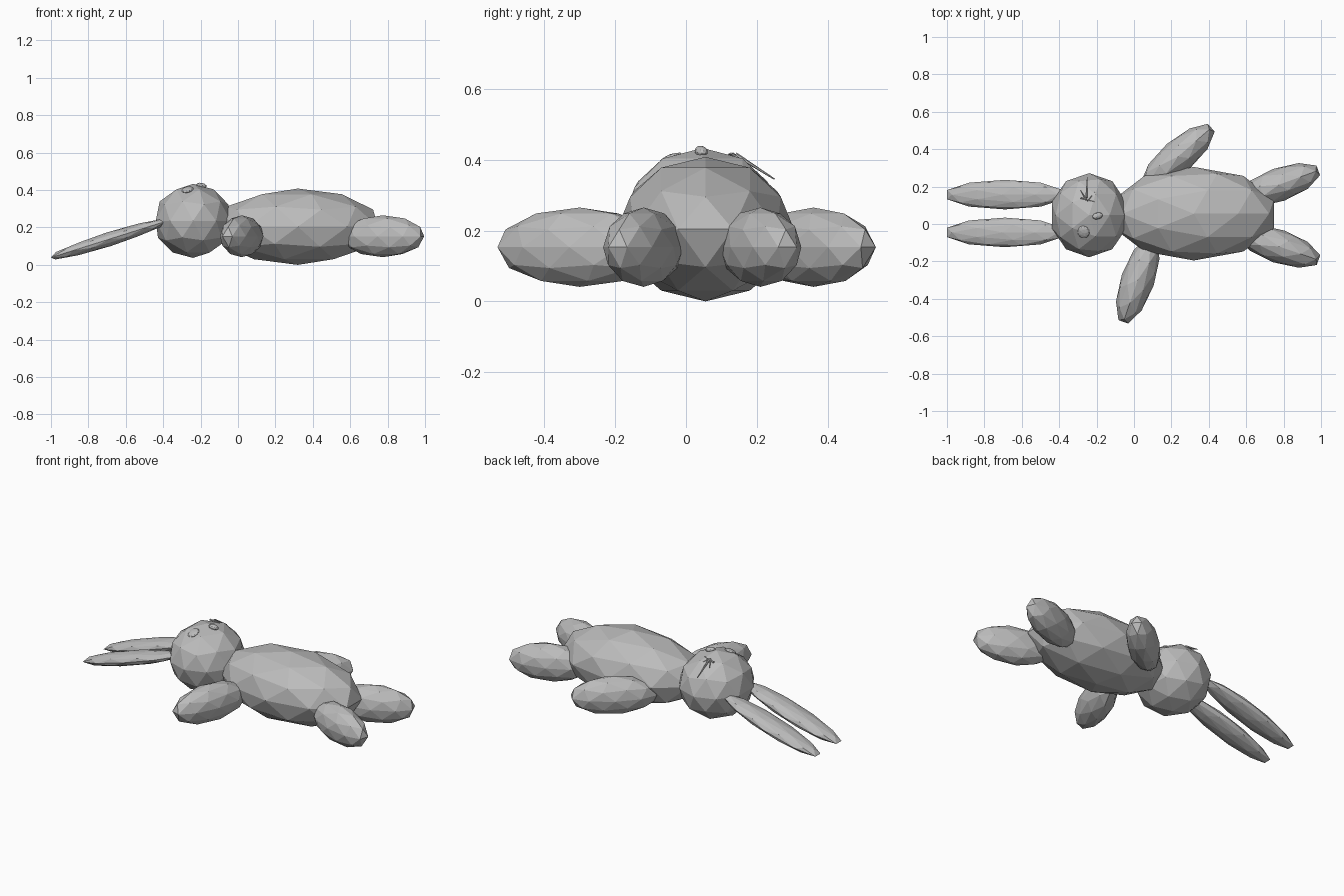
import bpy
from math import radians
from mathutils import Vector

cube = bpy.data.objects.get("Cube")
if cube:
    bpy.data.objects.remove(cube, do_unlink=True)

# One plain grey for the whole toy
grey = bpy.data.materials.new("soft grey")
grey.use_nodes = True
colour = (0.5, 0.5, 0.5, 1)
grey.diffuse_color = colour
grey.node_tree.nodes["Principled BSDF"].inputs["Base Color"].default_value = colour


def finish(name):
    obj = bpy.context.object
    obj.name = name
    obj.data.materials.append(grey)
    return obj


def blob(name, centre, radii, yaw=0, tilt=0, roll=0):
    """Faceted ellipsoid whose long axis is turned by yaw and tilt."""
    bpy.ops.mesh.primitive_ico_sphere_add(subdivisions=2, radius=1, location=centre)
    obj = finish(name)
    obj.scale = radii
    obj.rotation_euler = (radians(roll), radians(tilt), radians(yaw))
    return obj


def stroke(name, start, end, thickness=0.006):
    """Thin tapered stitch between two points."""
    a, b = Vector(start), Vector(end)
    bpy.ops.mesh.primitive_cone_add(vertices=6, radius1=thickness, radius2=0.002,
                                    depth=(b - a).length, location=(a + b) / 2)
    obj = finish(name)
    obj.rotation_euler = (b - a).to_track_quat('Z', 'Y').to_euler()
    return obj


# Torso and head
blob("body", (0.32, 0.055, 0.204), (0.45, 0.25, 0.204))
blob("head", (-0.24, 0.047, 0.235), (0.21, 0.225, 0.198))

# Ears slope down from the head to the floor
for name, y in (("front_ear", -0.045), ("back_ear", 0.157)):
    blob(name, (-0.69, y, 0.137), (0.342, 0.079, 0.038), tilt=-17.5)

# Arms and legs
arm = (0.248, 0.09, 0.112)
leg = (0.235, 0.09, 0.112)
blob("front_arm", (0.02, -0.30, 0.153), arm, yaw=-109)
blob("back_arm", (0.235, 0.36, 0.153), arm, yaw=41)
blob("front_leg", (0.775, -0.12, 0.153), leg, yaw=-19)
blob("back_leg", (0.775, 0.21, 0.153), leg, yaw=20)

# Face: open eye, nose and a stitched wink
blob("open_eye", (-0.27, -0.043, 0.402), (0.033, 0.036, 0.012), tilt=-12, roll=22)
blob("nose", (-0.195, 0.043, 0.424), (0.029, 0.018, 0.015), yaw=15, tilt=12)
stroke("wink_long", (-0.255, 0.14, 0.415), (-0.25, 0.25, 0.345))
stroke("wink_left", (-0.255, 0.13, 0.415), (-0.285, 0.18, 0.388))
stroke("wink_right", (-0.25, 0.125, 0.415), (-0.21, 0.17, 0.392))
stroke("wink_base", (-0.285, 0.14, 0.408), (-0.21, 0.12, 0.415))
